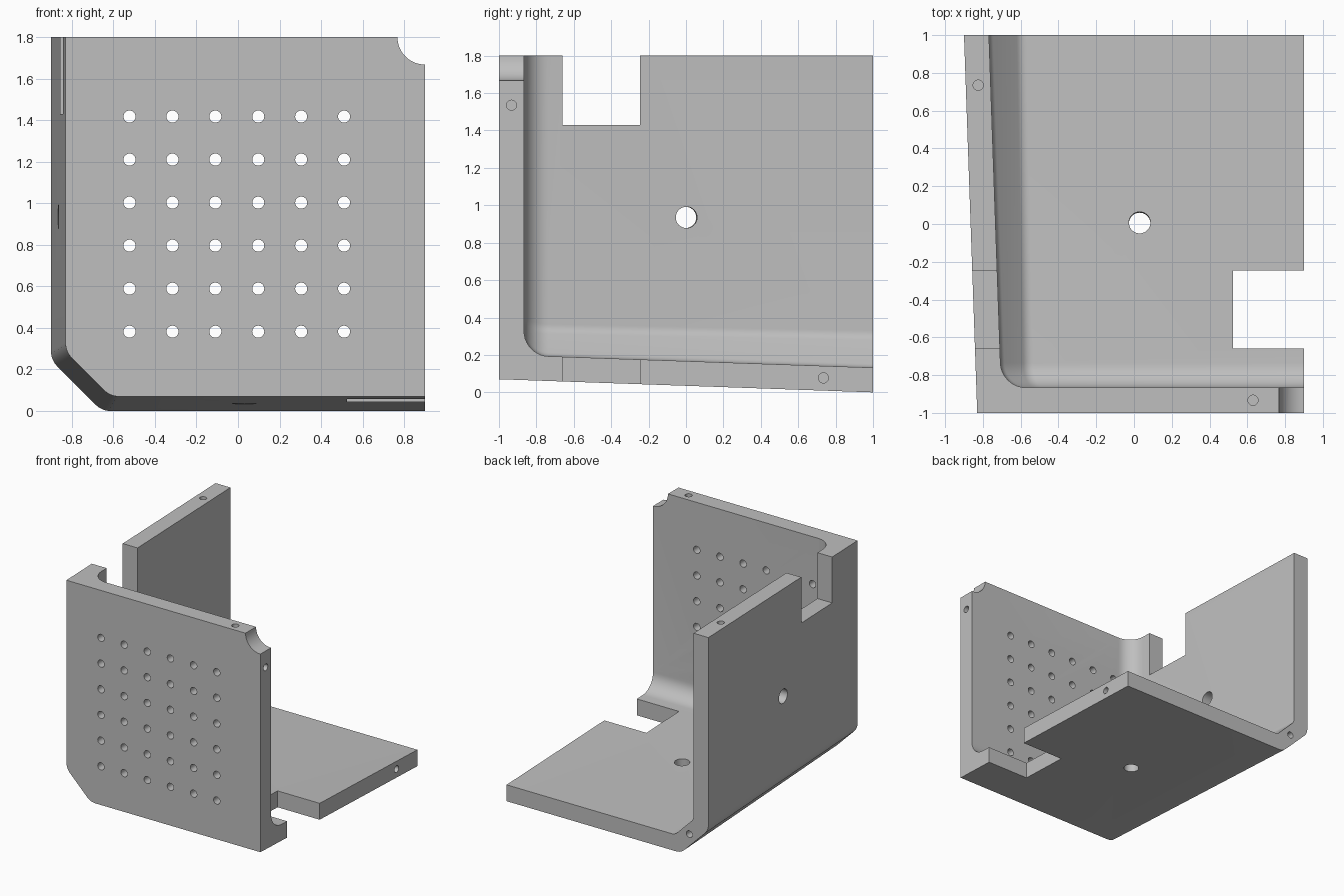
import bpy, bmesh, math
from mathutils import Matrix, Vector

if "Cube" in bpy.data.objects:
    bpy.data.objects.remove(bpy.data.objects["Cube"])

WALL = 0.132
FILLET = 0.13
FRONT_INNER = -0.866
DRAFT = math.atan(0.035)

grey = bpy.data.materials.new("plain grey")
grey.use_nodes = True
grey.diffuse_color = (0.52, 0.52, 0.52, 1)
grey.node_tree.nodes["Principled BSDF"].inputs["Base Color"].default_value = grey.diffuse_color


def make_object(name, bm):
    bmesh.ops.recalc_face_normals(bm, faces=bm.faces)
    mesh = bpy.data.meshes.new(name)
    bm.to_mesh(mesh)
    bm.free()
    obj = bpy.data.objects.new(name, mesh)
    bpy.context.collection.objects.link(obj)
    mesh.materials.append(grey)
    return obj


def arc(a, corner, b, t, steps=6):
    """Round a corner between directions to a and b, tangent length t."""
    p = corner + (a - corner).normalized() * t
    q = corner + (b - corner).normalized() * t
    pts = []
    for i in range(steps + 1):
        s = i / steps
        pts.append(p * (1 - s) ** 2 + corner * 2 * s * (1 - s) + q * s * s)
    return pts


def section(y, inset, right, top, t):
    """Wall, rounded chamfer and floor at depth y, moved inwards by inset."""
    x0 = -0.865 - 0.035 * y + inset
    z0 = 0.035 - 0.035 * y + inset
    c = 0.23 + 0.015 * y - 0.586 * inset
    upper, lower = Vector((x0, z0 + c)), Vector((x0 + c, z0))
    pts = [Vector((x0, top))]
    pts += arc(pts[0], upper, lower, t)
    pts += arc(upper, lower, Vector((right, z0)), t)
    pts += [Vector((right, z0)), Vector((right, top))]
    return [(p.x, y, p.y) for p in pts]


def loft(name, rings):
    bm = bmesh.new()
    loops = [[bm.verts.new(p) for p in ring] for ring in rings]
    for a, b in zip(loops, loops[1:]):
        for i in range(len(a)):
            j = (i + 1) % len(a)
            bm.faces.new((a[i], a[j], b[j], b[i]))
    bm.faces.new(loops[0])
    bm.faces.new(loops[-1])
    return make_object(name, bm)


# Drafted outer body and the hollow with a rounded front end
body = loft("corner_panel", [section(y, 0, 0.9, 1.8, 0.045) for y in (-1, 1)])
rings = []
for i in range(11):
    a = math.pi / 2 * i / 10
    rings.append(section(FRONT_INNER + FILLET * (1 - math.cos(a)),
                         WALL + FILLET * (1 - math.sin(a)), 1.2, 2.1, 0.03))
rings.append(section(1.1, WALL, 1.2, 2.1, 0.03))
cavity = loft("cavity_cutter", rings)

# Notches and holes
cuts = bmesh.new()


def box(lo, hi):
    lo, hi = Vector(lo), Vector(hi)
    m = Matrix.Translation((lo + hi) / 2) @ Matrix.Diagonal((hi - lo).to_4d())
    bmesh.ops.create_cube(cuts, size=1, matrix=m)


def drill(centre, axis, radius, length, sides=24):
    turn = Vector(axis).to_track_quat('Z', 'Y').to_matrix().to_4x4()
    bmesh.ops.create_cone(cuts, cap_ends=True, segments=sides, radius1=radius,
                          radius2=radius, depth=length,
                          matrix=Matrix.Translation(centre) @ turn)


box((0.525, -0.66, -0.2), (1.1, -0.245, 0.5))
box((-1.1, -0.66, 1.43), (-0.5, -0.245, 2))
drill((0.9, -0.95, 1.8), (0, 1, 0), 0.133, 0.3, 48)

for i in range(6):
    for j in range(6):
        drill((-0.522 + 0.2065 * i, -0.95, 0.382 + 0.207 * j), (0, 1, 0), 0.029, 0.3)

tilt = math.sin(DRAFT)
drill((0.03, 0.005, 0.1), (0, tilt, 1), 0.057, 0.5, 40)
drill((-0.8, 0, 0.935), (1, tilt, 0), 0.057, 0.5, 40)

# Blind holes in the open edges
for centre, axis in [((0.9, -0.933, 1.535), (1, 0, 0)),
                     ((0.63, -0.933, 1.8), (0, 0, 1)),
                     ((-0.825, 0.735, 1.8), (0, 0, 1)),
                     ((0.9, 0.735, 0.077), (1, 0, 0)),
                     ((-0.73, 1, 0.17), (0, 1, 0))]:
    drill(centre, axis, 0.027, 0.24)
holes = make_object("hole_cutter", cuts)

# Cut, bake and remove the helpers
for cutter in (cavity, holes):
    mod = body.modifiers.new("cut", 'BOOLEAN')
    mod.operation = 'DIFFERENCE'
    mod.solver = 'EXACT'
    mod.object = cutter
    cutter.hide_render = True
graph = bpy.context.evaluated_depsgraph_get()
baked = bpy.data.meshes.new_from_object(body.evaluated_get(graph))
body.modifiers.clear()
body.data = baked
for cutter in (cavity, holes):
    bpy.data.objects.remove(cutter)

bpy.ops.object.select_all(action='DESELECT')
body.select_set(True)
bpy.context.view_layer.objects.active = body
bpy.ops.object.shade_smooth_by_angle(angle=math.radians(30))
